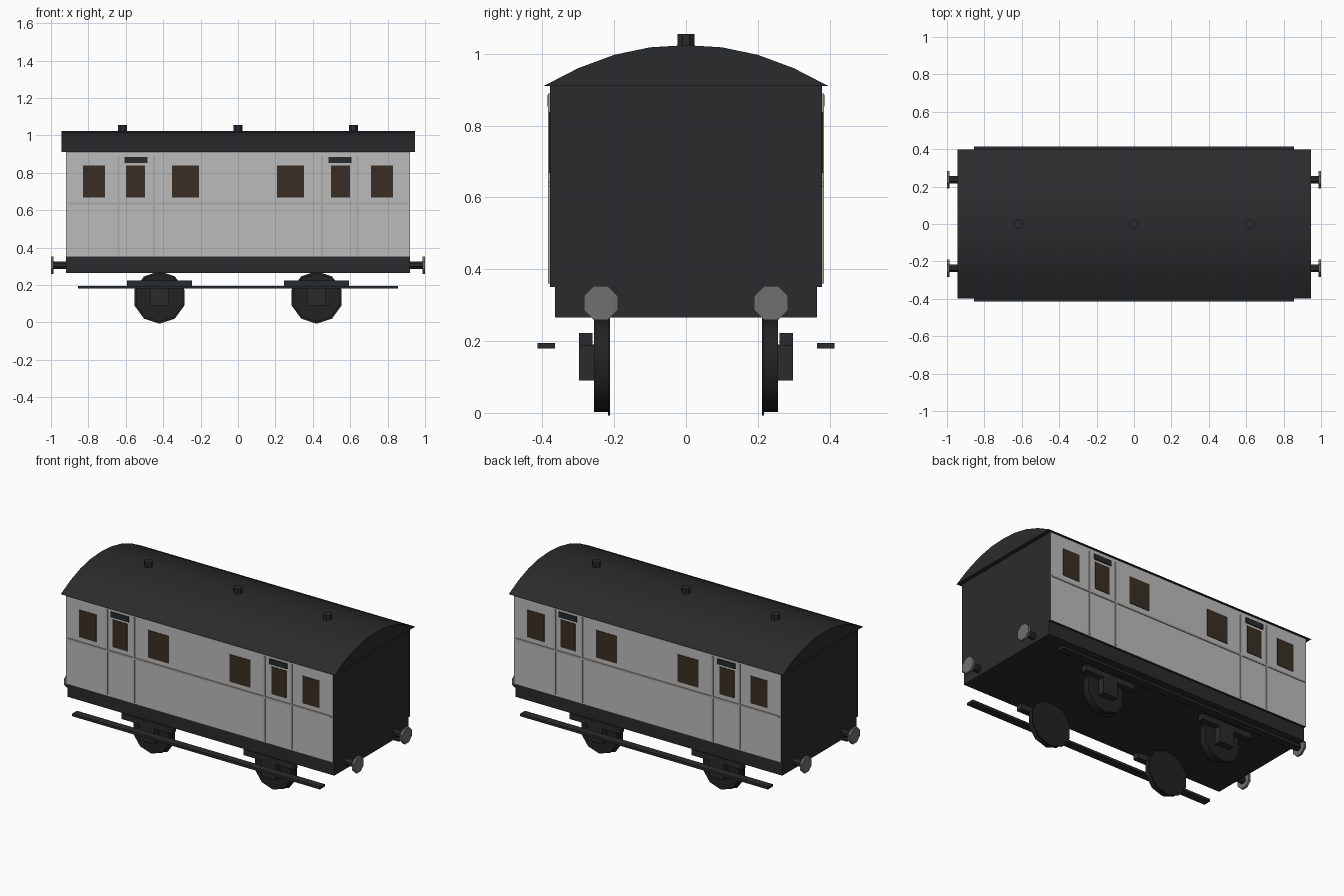
import bpy, bmesh, math
from mathutils import Matrix

if "Cube" in bpy.data.objects:
    bpy.data.objects.remove(bpy.data.objects["Cube"])


def material(name, r, g, b):
    m = bpy.data.materials.new(name)
    m.diffuse_color = (r, g, b, 1)
    m.use_nodes = True
    m.node_tree.nodes["Principled BSDF"].inputs["Base Color"].default_value = m.diffuse_color
    return m


DARK = material("dark_paint", 0.022, 0.024, 0.026)
BLACK = material("wheel_black", 0.016, 0.016, 0.016)
PANEL = material("panel_grey", 0.5, 0.5, 0.5)
TRIM = material("trim", 0.42, 0.40, 0.37)
GLASS = material("window_brown", 0.04, 0.028, 0.018)
STEEL = material("buffer_steel", 0.16, 0.16, 0.16)


def finish(name, bm, mat, smooth=None):
    bmesh.ops.recalc_face_normals(bm, faces=bm.faces)
    me = bpy.data.meshes.new(name)
    bm.to_mesh(me)
    bm.free()
    ob = bpy.data.objects.new(name, me)
    bpy.context.collection.objects.link(ob)
    me.materials.append(mat)
    if smooth:
        bpy.ops.object.select_all(action='DESELECT')
        ob.select_set(True)
        bpy.context.view_layer.objects.active = ob
        bpy.ops.object.shade_smooth_by_angle(angle=math.radians(smooth))
    return ob


def box(name, x, y, z, mat):
    """Box from (min, max) ranges."""
    bm = bmesh.new()
    bmesh.ops.create_cube(bm, size=1)
    for v in bm.verts:
        for i, (a, b) in enumerate((x, y, z)):
            v.co[i] = (a + b) / 2 + v.co[i] * (b - a)
    return finish(name, bm, mat)


def cylinder(name, centre, radius, length, sides, axis, mat, turn=0, smooth=None):
    bm = bmesh.new()
    bmesh.ops.create_cone(bm, cap_ends=True, segments=sides, radius1=radius,
                          radius2=radius, depth=length)
    rot = {'X': Matrix.Rotation(math.pi / 2, 4, 'Y'),
           'Y': Matrix.Rotation(math.pi / 2, 4, 'X'),
           'Z': Matrix.Identity(4)}[axis]
    bm.transform(Matrix.Translation(centre) @ rot @ Matrix.Rotation(math.radians(turn), 4, 'Z'))
    return finish(name, bm, mat, smooth)


# Body with dark ends and light sides, and the underframe
body = box("body", (-0.92, 0.92), (-0.379, 0.379), (0.35, 0.91), DARK)
body.data.materials.append(PANEL)
for p in body.data.polygons:
    p.material_index = int(abs(p.normal.y) > 0.5)
box("underframe", (-0.92, 0.92), (-0.365, 0.365), (0.265, 0.35), DARK)

# Arched roof: extruded profile
half = [(0.397, 0.91), (0.30, 0.96), (0.20, 0.997), (0.10, 1.018)]
profile = half + [(0, 1.024)] + [(-y, z) for y, z in reversed(half)]
bm = bmesh.new()
end = bm.faces.new([bm.verts.new((-0.945, y, z)) for y, z in profile])
ext = bmesh.ops.extrude_face_region(bm, geom=[end], use_keep_orig=True)
bmesh.ops.translate(bm, vec=(1.89, 0, 0),
                    verts=[g for g in ext["geom"] if isinstance(g, bmesh.types.BMVert)])
finish("roof", bm, DARK, smooth=30)

# Roof ventilators
for i, x in enumerate((-0.617, 0, 0.617)):
    cylinder(f"roof_vent_{i}", (x, 0, 1.035), 0.026, 0.04, 8, 'Z', DARK, 22.5)


def side_y(s, a, b):
    return tuple(sorted((s * a, s * b)))


for s, side in ((-1, "front"), (1, "back")):
    # Waist moulding and footboard run the full side
    box(f"{side}_waist_moulding", (-0.91, 0.91), side_y(s, 0.375, 0.384), (0.629, 0.641), TRIM)
    box(f"{side}_footboard", (-0.855, 0.855), side_y(s, 0.365, 0.414), (0.18, 0.195), DARK)

    for m, end in ((-1, "left"), (1, "right")):
        tag = f"{side}_{end}"

        def mx(a, b):
            return tuple(sorted((m * a, m * b)))

        # Windows
        for part, a, b in (("end_window", 0.712, 0.828), ("door_window", 0.497, 0.599),
                           ("centre_window", 0.209, 0.352)):
            box(f"{tag}_{part}", mx(a, b), side_y(s, 0.375, 0.382), (0.668, 0.838), GLASS)
        # Door edges and ventilator hood
        for part, x in (("inner", 0.45), ("outer", 0.638)):
            box(f"{tag}_door_edge_{part}", mx(x - 0.005, x + 0.005),
                side_y(s, 0.375, 0.384), (0.36, 0.89), TRIM)
        box(f"{tag}_door_hood", mx(0.485, 0.608), side_y(s, 0.375, 0.386), (0.853, 0.885), DARK)

        # Wheel tread, flange, axle box and spring
        x = m * 0.42
        cylinder(f"{tag}_wheel", (x, s * 0.235, 0.133), 0.13, 0.041, 10, 'Y', BLACK, smooth=40)
        cylinder(f"{tag}_flange", (x, s * 0.214, 0.133), 0.14, 0.006, 10, 'Y', BLACK, smooth=40)
        box(f"{tag}_axle_box", (x - 0.05, x + 0.05), side_y(s, 0.25, 0.298), (0.09, 0.19), DARK)
        box(f"{tag}_spring", (x - 0.174, x + 0.174), side_y(s, 0.26, 0.298), (0.188, 0.223), DARK)

        # Buffers
        cylinder(f"{tag}_buffer_shaft", (m * 0.95, s * 0.237, 0.306), 0.022, 0.08, 8, 'X', DARK, 22.5)
        cylinder(f"{tag}_buffer_head", (m * 0.993, s * 0.237, 0.306), 0.051, 0.014, 8, 'X', STEEL, 22.5)
